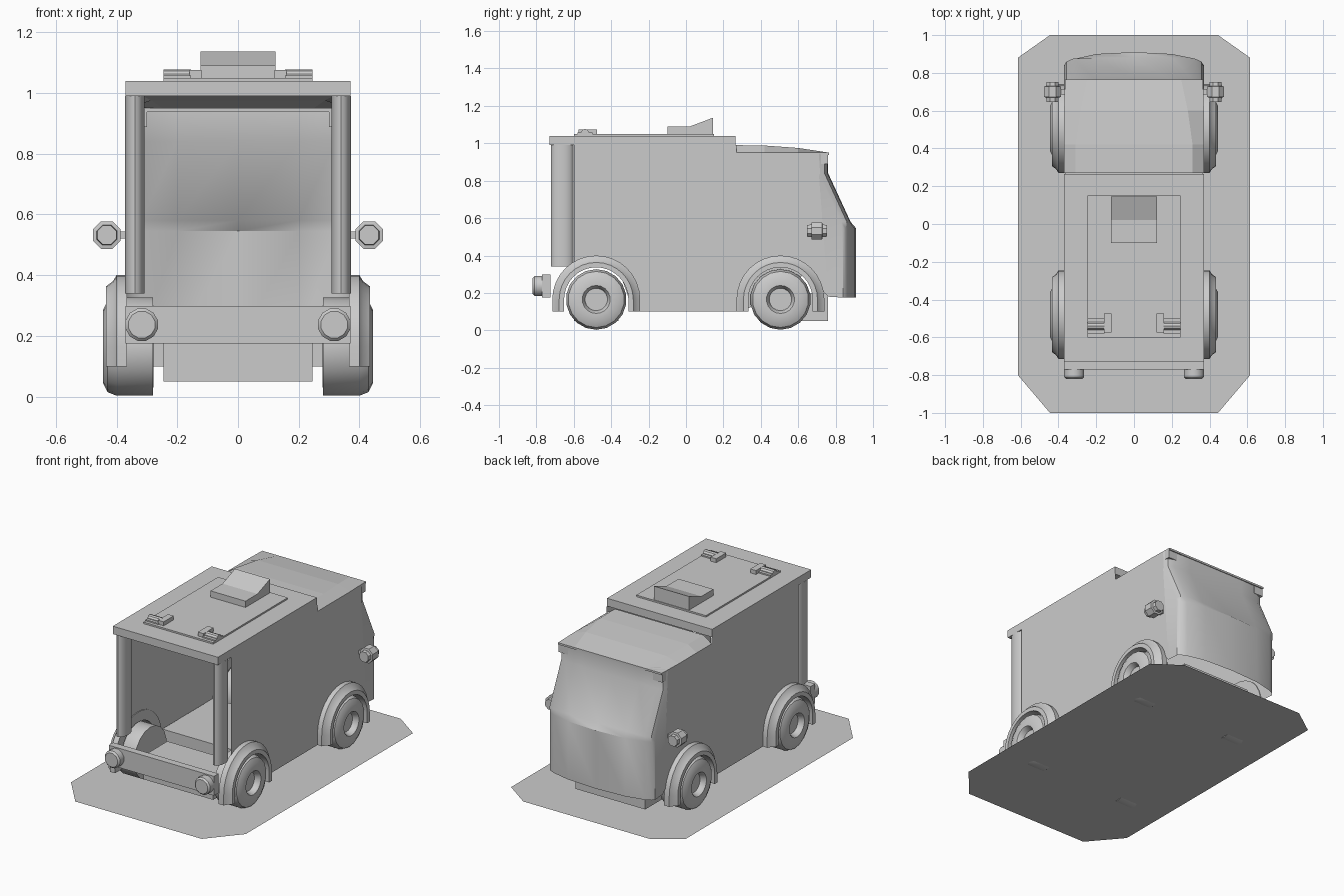
import bpy, bmesh
from math import pi, sin, cos, radians

if "Cube" in bpy.data.objects:
    bpy.data.objects.remove(bpy.data.objects["Cube"], do_unlink=True)

grey = bpy.data.materials.new("plain_grey")
grey.use_nodes = True
grey.diffuse_color = (0.6, 0.6, 0.6, 1)
grey.node_tree.nodes["Principled BSDF"].inputs["Base Color"].default_value = (0.6, 0.6, 0.6, 1)


def finish(name, bm, smooth=False):
    bmesh.ops.remove_doubles(bm, verts=bm.verts, dist=0.0005)
    bmesh.ops.recalc_face_normals(bm, faces=bm.faces)
    me = bpy.data.meshes.new(name)
    bm.to_mesh(me)
    bm.free()
    me.materials.append(grey)
    ob = bpy.data.objects.new(name, me)
    bpy.context.collection.objects.link(ob)
    if smooth:
        bpy.ops.object.select_all(action='DESELECT')
        ob.select_set(True)
        bpy.context.view_layer.objects.active = ob
        bpy.ops.object.shade_smooth_by_angle(angle=radians(35))
    return ob


def skin(bm, rings, closed=True, caps=True):
    """Join a list of point rings with quads."""
    rows = [[bm.verts.new(p) for p in ring] for ring in rings]
    n = len(rows[0])
    for a, b in zip(rows, rows[1:]):
        for i in range(n if closed else n - 1):
            j = (i + 1) % n
            bm.faces.new((a[i], a[j], b[j], b[i]))
    if caps:
        bm.faces.new(rows[0])
        bm.faces.new(rows[-1])


def loft(name, rings, closed=True, caps=True, smooth=False):
    bm = bmesh.new()
    skin(bm, rings, closed, caps)
    return finish(name, bm, smooth)


def box(name, x, y, z):
    return loft(name, [[(x[0], y[0], h), (x[1], y[0], h), (x[1], y[1], h), (x[0], y[1], h)] for h in z])


def turned(name, profile, centre, axis, sides, smooth=True):
    """Lathe (distance along axis, radius) pairs about the x, y or z axis."""
    rings = []
    for d, r in profile:
        ring = []
        for k in range(sides):
            a = 2 * pi * (k + 0.5) / sides
            u, v = r * cos(a), r * sin(a)
            off = {"x": (d, u, v), "y": (u, d, v), "z": (u, v, d)}[axis]
            ring.append([c + o for c, o in zip(centre, off)])
        rings.append(ring)
    return loft(name, rings, smooth=smooth)


AXLES = (-0.48, 0.505)
HUB_Z = 0.165

# Ground plate
bm = bmesh.new()
bm.faces.new([bm.verts.new((x, y, 0.008)) for x, y in (
    (-0.445, -1), (0.445, -1), (0.615, -0.8), (0.615, 0.88),
    (0.445, 1), (-0.445, 1), (-0.615, 0.88), (-0.615, -0.8))])
finish("ground_plate", bm)


# Body shell: side walls with wheel openings, wrapped by the curved front
def opening(cy, start, end):
    return [(cy - 0.2 * cos(radians(a)), HUB_Z + 0.2 * sin(radians(a)))
            for a in range(start, end + 1, 15)]


wall = ([(-0.6, 0.99), (-0.6, 0.34)] + opening(AXLES[0], 60, 180) + [(-0.28, 0.1), (0.305, 0.1)]
        + opening(AXLES[1], 0, 135) + [(0.76, 0.3), (0.76, 0.18), (0.84, 0.175), (0.84, 0.545),
        (0.83, 0.58), (0.71, 0.84), (0.71, 0.945), (0.27, 0.945), (0.27, 0.99)])
bm = bmesh.new()
for s in (-1, 1):
    f = bm.faces.new([bm.verts.new((s * 0.37, y, z)) for y, z in wall])
    bmesh.ops.triangulate(bm, faces=[f])


def front_ring(z, half):
    left = [(-x, y, z) for x, y in half]
    return left + [(x, y, z) for x, y in reversed(half[:-1])]


def screen(y):
    return [(0.37, y - 0.05), (0.358, y - 0.02), (0.32, y - 0.004), (0.2, y), (0, y)]


bumper = [(0.37, 0.84), (0.358, 0.855), (0.32, 0.873), (0.2, 0.9), (0, 0.91)]
skin(bm, [front_ring(0.175, bumper), front_ring(0.545, bumper), front_ring(0.58, screen(0.88)),
          front_ring(0.84, screen(0.76)), front_ring(0.945, screen(0.76))], False, False)
finish("body_shell", bm, True)

# Cab roof cap, an open sheet with sloping shoulders
rings = []
for y, w, z in ((0.27, 0.31, 0.99), (0.42, 0.31, 0.988), (0.6, 0.285, 0.975), (0.765, 0.25, 0.95)):
    e = 0.37 if y < 0.7 else 0.365
    rings.append([(-e, y, 0.94), (-e, y, min(z, 0.95)), (-w, y, z),
                  (w, y, z), (e, y, min(z, 0.95)), (e, y, 0.94)])
loft("cab_roof", rings, False, False)
box("cab_roof_lip", (-0.365, 0.365), (0.7, 0.765), (0.938, 0.95))

# Load bay roof with hatch and vent
box("bay_roof", (-0.37, 0.37), (-0.73, 0.265), (0.99, 1.04))
box("roof_hatch", (-0.245, 0.245), (-0.6, 0.15), (1.04, 1.05))
vent = ((-0.1, 1.05), (-0.1, 1.09), (0.02, 1.09), (0.145, 1.137), (0.145, 1.05))
loft("roof_vent", [[(x, y, z) for y, z in vent] for x in (-0.123, 0.123)])

# Floor and underbody
box("floor", (-0.365, 0.365), (-0.24, 0.27), (0.1, 0.2))
box("rear_underbody", (-0.245, 0.245), (-0.6, -0.36), (0.05, 0.2))
box("front_underbody", (-0.245, 0.245), (0.39, 0.76), (0.05, 0.2))

# Rear bumper
box("rear_bumper", (-0.37, 0.37), (-0.77, -0.725), (0.175, 0.298))

for s, side in ((-1, "right"), (1, "left")):
    # Rear post, lamp and hatch hinge
    post = [[(s * (0.34 + 0.032 * cos(k * pi / 8)), -0.662 + 0.06 * sin(k * pi / 8), z)
             for k in range(16)] for z in (0.34, 0.99)]
    loft(side + "_post", post, smooth=True)
    turned(side + "_rear_lamp", [(0, 0.055), (0.04, 0.055), (0.05, 0.045)][::-1] and
           [(-0.05, 0.045), (-0.04, 0.055), (0.0, 0.055)], (s * 0.317, -0.77, 0.237), "y", 12)
    turned(side + "_hinge_pin", [(-0.045, 0.022), (0.045, 0.022)], (s * 0.2, -0.54, 1.055), "x", 10)
    box(side + "_hinge_leaf", (s * 0.155, s * 0.245), (-0.58, -0.5), (1.045, 1.058))
    box(side + "_hinge_arm", (s * 0.12, s * 0.16), (-0.575, -0.475), (1.045, 1.075))

    # Marker lamp under the cab roof corner
    box(side + "_marker_lamp", (s * 0.3, s * 0.365), (0.7, 0.758), (0.888, 0.938))

    # Side lamp on a short stalk
    turned(side + "_side_lamp", [(-0.053, 0.034), (-0.03, 0.036), (-0.028, 0.049), (0.028, 0.049),
           (0.03, 0.036), (0.053, 0.034)], (s * 0.432, 0.7, 0.532), "y", 8, False)
    box(side + "_lamp_stalk", (s * 0.365, s * 0.4), (0.685, 0.715), (0.52, 0.544))

    for cy, end in zip(AXLES, ("rear", "front")):
        # Wheel with a sunken hub
        turned(f"{side}_{end}_wheel", [(s * x, r) for x, r in (
            (0.278, 0.1), (0.28, 0.162), (0.4, 0.162), (0.43, 0.15), (0.445, 0.12),
            (0.445, 0.075), (0.435, 0.068), (0.41, 0.06))], (0, cy, HUB_Z), "x", 18)

        # Wheel arch: a stepped section swept over the wheel with straight legs
        section = ((0.365, 0.172), (0.365, 0.235), (0.4, 0.235), (0.412, 0.215),
                   (0.435, 0.198), (0.435, 0.172))
        rings = [[(s * x, cy - r, 0.1) for x, r in section]]
        for k in range(17):
            a = pi * k / 16
            rings.append([(s * x, cy - r * cos(a), HUB_Z + r * sin(a)) for x, r in section])
        rings.append([(s * x, cy + r, 0.1) for x, r in section])
        loft(f"{side}_{end}_arch", rings, smooth=True)
